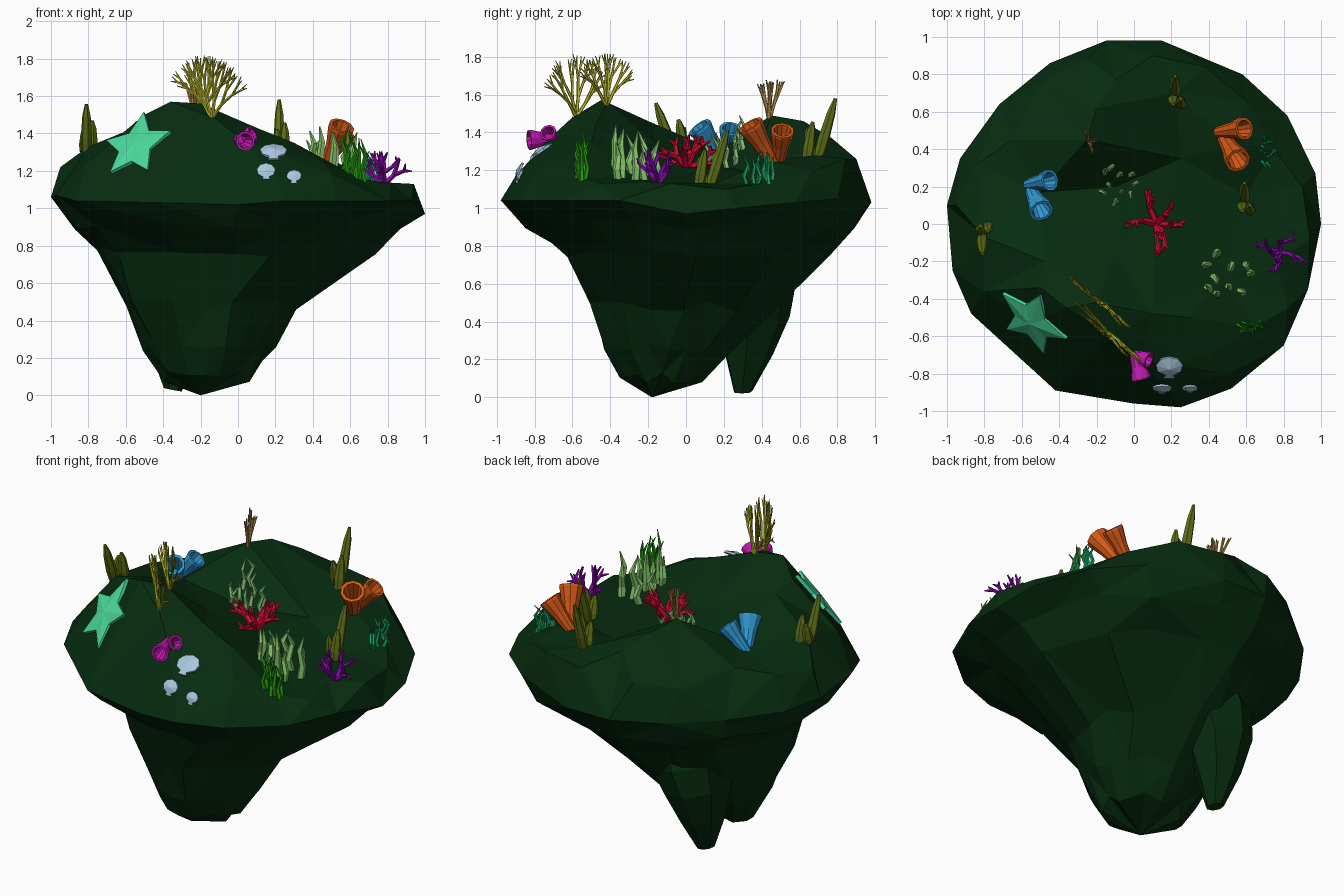
import bpy, bmesh, random
from math import sin, cos, pi, atan2
from mathutils import Vector as V
from mathutils.bvhtree import BVHTree
from mathutils.geometry import delaunay_2d_cdt

if "Cube" in bpy.data.objects:
    bpy.data.objects.remove(bpy.data.objects["Cube"])

random.seed(4)
rnd = random.uniform


def finish(name, bm, color):
    bmesh.ops.recalc_face_normals(bm, faces=bm.faces)
    mesh = bpy.data.meshes.new(name)
    bm.to_mesh(mesh)
    bm.free()
    mat = bpy.data.materials.new(name + "_color")
    mat.diffuse_color = (*color, 1)
    mat.use_nodes = True
    mat.node_tree.nodes["Principled BSDF"].inputs["Base Color"].default_value = mat.diffuse_color
    mesh.materials.append(mat)
    ob = bpy.data.objects.new(name, mesh)
    bpy.context.collection.objects.link(ob)
    return ob


def bridge(bm, rings):
    for a, b in zip(rings, rings[1:]):
        n = len(a)
        for i in range(n):
            bm.faces.new((a[i], a[(i + 1) % n], b[(i + 1) % n], b[i]))


def limb(bm, pts, radii, n=5):
    """Tapered n-sided tube through pts, closed at both ends."""
    axis = (V(pts[-1]) - V(pts[0])).normalized()
    u = axis.orthogonal().normalized()
    w = axis.cross(u)
    rings = [[bm.verts.new(V(p) + (u * cos(2 * pi * i / n) + w * sin(2 * pi * i / n)) * r)
              for i in range(n)] for p, r in zip(pts, radii)]
    bridge(bm, rings)
    bm.faces.new(rings[0])
    bm.faces.new(rings[-1])


# Rock: irregular faceted top from scattered heights
rim = [(-1, .1, 1.06), (-.97, -.25, 1.07), (-.87, -.48, 1.04), (-.42, -.89, 1.03), (0, -.96, 1.02),
       (.25, -.98, 1.04), (.52, -.88, 1.04), (.8, -.65, 1.04), (.93, -.35, 1.04), (1, 0, .97),
       (.97, .27, 1), (.82, .58, 1.03), (.58, .8, 1.05), (.15, .98, 1.03), (-.15, .98, 1.03),
       (-.45, .86, 1.04), (-.72, .64, 1.05), (-.93, .35, 1.05)]
heights = [(-.95, .1, 1.22), (-.8, -.07, 1.33), (-.8, -.36, 1.25), (-.55, -.52, 1.32), (-.36, -.45, 1.57),
           (-.2, -.42, 1.56), (-.12, -.6, 1.48), (.03, -.73, 1.36), (.2, -.75, 1.3), (.2, -.9, 1.17),
           (.1, -.48, 1.43), (.3, -.5, 1.35), (.45, -.68, 1.25), (.65, -.55, 1.16), (.94, -.08, 1.13),
           (.76, -.2, 1.14), (.48, -.28, 1.16), (.12, 0, 1.22), (-.1, .2, 1.22), (.6, .15, 1.13),
           (.52, .43, 1.25), (.75, .4, 1.13), (.22, .7, 1.28), (-.25, .45, 1.49), (-.2, .62, 1.46),
           (-.5, .17, 1.3), (-.48, -.2, 1.46), (-.65, .45, 1.29), (.1, .9, 1.26), (-.5, .75, 1.23),
           (.6, .66, 1.19), (-.1, .77, 1.37), (-.1, -.15, 1.33), (.25, .35, 1.19)]
shoulder = [(-.25, .88, 1.25), (.38, .84, 1.26), (-.84, .32, 1.25), (.9, .2, 1.1), (.5, -.8, 1.18),
            (.82, -.45, 1.13), (-.5, -.34, 1.5)]
pts = [V(p) for p in rim + heights + shoulder]
res = delaunay_2d_cdt([p.xy for p in pts], [], [], 0, 1e-4)
bm = bmesh.new()
top = [bm.verts.new(pts[o[0]]) for o in res[3]]
for f in res[2]:
    bm.faces.new([top[i] for i in f])
tree = BVHTree.FromBMesh(bm)


def ground(x, y):
    hit = tree.ray_cast(V((x, y, 3)), V((0, 0, -1)))[0]
    return V((x, y, hit.z - .01 if hit else 1.05))


# Rock underside: z, x range, y range of each ring down to the foot
rings = [[bm.verts.new(p) for p in rim]]
for z, x0, x1, y0, y1 in ((.91, -.91, .86, -.84, .91), (.77, -.74, .71, -.64, .75),
                          (.48, -.62, .32, -.51, .48), (.26, -.51, .2, -.43, .25),
                          (.1, -.4, .07, -.35, .1)):
    ring = []
    for x, y, _ in rim:
        a, k = atan2(y, x), rnd(.94, 1.03)
        ring.append(bm.verts.new(((x0 + x1) / 2 + (x1 - x0) / 2 * k * cos(a),
                                  (y0 + y1) / 2 + (y1 - y0) / 2 * k * sin(a), z + rnd(-.03, .03))))
    rings.append(ring)
bridge(bm, rings)
tip = bm.verts.new((-.2, -.18, 0))
last = rings[-1]
for i in range(len(last)):
    bm.faces.new((last[i], last[(i + 1) % len(last)], tip))
bmesh.ops.remove_doubles(bm, verts=bm.verts, dist=1e-4)
bmesh.ops.triangulate(bm, faces=bm.faces)
ROCK = (.002, .025, .005)
finish("rock", bm, ROCK)

# Rock spur hanging at the back
bm = bmesh.new()
limb(bm, [(-.35, .3, .03), (-.35, .33, .22), (-.33, .35, .42), (-.28, .34, .58), (-.2, .28, .8)],
     [.05, .13, .2, .24, .26], 7)
finish("rock_spur", bm, ROCK)


# Branching corals
def grow(bm, p, side, ang, lens, r, spread, out):
    d = side * sin(ang) + V((0, 0, cos(ang))) + side.cross(V((0, 0, 1))) * rnd(-out, out)
    q = p + d.normalized() * lens[0] * rnd(.85, 1.1)
    limb(bm, [p, q], [r, r * (.8 if lens[1:] else .4)], 5)
    if lens[1:]:
        for s in (-1, 1):
            grow(bm, q, side, ang + s * spread * rnd(.5, 1.3), lens[1:], r * .8, spread, out)


def coral(name, x, y, stems, lens, r, spread, out, color):
    """stems: (compass side, lean angles) pairs."""
    bm = bmesh.new()
    for side, angles in stems:
        for a in angles:
            grow(bm, ground(x, y), V((*side, 0)).normalized(), a, lens, r, spread, out)
    finish(name, bm, color)


YELLOW = (.5, .5, .02)
fan = (-.7, -.25, .25, .7)
coral("yellow_fan_1", -.18, -.42, [((.73, -.68), fan)], (.1, .08, .06, .05), .011, .24, .12, YELLOW)
coral("yellow_fan_2", -.14, -.58, [((.7, -.72), fan)], (.11, .09, .07, .06), .011, .24, .12, YELLOW)
coral("tan_fan", -.24, .44, [((.45, -.9), (-.3, 0, .25)), ((.9, .45), (.2,))], (.08, .07, .06),
      .012, .13, .12, (.42, .24, .06))
coral("red_coral", .12, 0, [((.1, 1), (-1.2, -.6, .5, 1.2)), ((1, .3), (-.8, .7))],
      (.1, .06, .05), .021, .5, .6, (.62, .003, .03))
coral("purple_coral", .78, -.15, [((.7, -.7), (-.8, .0, .7)), ((.7, .7), (-.5, .5))],
      (.08, .06, .05), .016, .4, .5, (.26, .003, .42))


# Flared hollow tube sponges: base and mouth centres
def sponge(name, tubes, color):
    bm = bmesh.new()
    for base, mouth, r in tubes:
        b, m = V(base), V(mouth)
        limb(bm, [b, b.lerp(m, .55), m.lerp(b, .06), m, m, b.lerp(m, .4)],
             [r * .5, r * .72, r * 1.02, r, r * .75, r * .4], 10)
    finish(name, bm, color)


sponge("orange_sponge", [((.48, .46, 1.24), (.555, .34, 1.44), .07),
                         ((.45, .49, 1.24), (.59, .51, 1.41), .062)], (.68, .1, .008))
sponge("blue_sponge", [((-.55, .18, 1.28), (-.495, .07, 1.43), .066),
                       ((-.57, .21, 1.27), (-.45, .235, 1.42), .058)], (.03, .33, .68))
sponge("magenta_sponge", [((0, -.68, 1.37), (.04, -.83, 1.36), .053),
                          ((-.01, -.69, 1.35), (.08, -.73, 1.4), .045)], (.55, .01, .45))


# Thick olive blades
for k, (x, y, h, s) in enumerate([(.22, .7, .31, 1), (.59, .13, .29, 1), (-.81, -.07, .25, -1)]):
    bm = bmesh.new()
    for dx, dy, f, lean in ((0, .0, 1, .09), (.03, -.06, .64, .03), (-.01, -.03, .5, -.03)):
        p = ground(x + dx, y + dy * s)
        t = V((0, s * lean, h * f))
        limb(bm, [p, p + t * .3, p + t * .75, p + t], [.027, .031, .023, .009], 6)
    finish(f"olive_blades_{k + 1}", bm, (.11, .16, .008))


# Wavy grass clumps: alternate blades stand nearer the middle
def grass(name, x, y, rx, ry, n, h, r, color):
    bm = bmesh.new()
    for i in range(n):
        a, k = 2 * pi * i / n + rnd(-.2, .2), (1, .5)[i % 3 == 2] * rnd(.8, 1.05)
        p = ground(x + rx * k * cos(a), y + ry * k * sin(a))
        hh, w = h * rnd(.75, 1.05), V((rnd(-.02, .02), rnd(-.02, .02), 0))
        up = V((0, 0, hh))
        limb(bm, [p, p + up * .3 + w, p + up * .65 - w * .4, p + up + w * 1.7],
             [r, r * .95, r * .75, r * .15], 5)
    finish(name, bm, color)


grass("pale_grass_front", .49, -.28, .13, .13, 10, .26, .023, (.24, .58, .15))
grass("pale_grass_middle", -.09, .21, .1, .1, 10, .18, .016, (.22, .5, .16))
grass("green_grass", .62, -.55, .07, .03, 9, .23, .013, (.02, .32, .005))
grass("teal_grass", .71, .39, .03, .08, 9, .17, .012, (.01, .36, .12))

# Starfish lying on the slope
tips = [V(t) for t in ((-.5, -.38, 1.51), (-.36, -.61, 1.41), (-.48, -.69, 1.2),
                       (-.68, -.56, 1.19), (-.7, -.37, 1.36))]
mid = sum(tips, V()) / 5
nrm = V((-.53, -.59, .61)).normalized()
bm = bmesh.new()
edge = []
for i, t in enumerate(tips):
    edge += [t, mid + (t + tips[(i + 1) % 5] - 2 * mid) * .31]
low = [bm.verts.new(p - nrm * .012) for p in edge]
high = [bm.verts.new(p + nrm * .008) for p in edge]
bridge(bm, [low, high])
bm.faces.new(low)
peak = bm.verts.new(mid + nrm * .025)
for i in range(10):
    bm.faces.new((high[i], high[(i + 1) % 10], peak))
finish("starfish", bm, (.07, .7, .34))

# Scallop shells: domed ribbed fan with a small hinge
for k, (x, y, r, up) in enumerate([(.19, -.755, .072, (0, .82, .57)), (.15, -.87, .05, (0, .4, .9)),
                                   (.3, -.87, .04, (0, .4, .9))]):
    u = V(up).normalized()
    n = V((1, 0, 0)).cross(u)
    n = n if n.z > 0 else -n
    c = ground(x, y) + n * .015 + V((0, 0, .01))
    bm = bmesh.new()
    out = [(-.4, -1.05), (.4, -1.05), (.25, -.8)]
    for i in range(13):
        a = -.55 + i * (pi + 1.1) / 12
        q = 1 if i % 2 == 0 else .94
        out.append((q * cos(a), q * .85 * sin(a)))
    out.append((-.25, -.8))
    back = [bm.verts.new(c + V((a * r, 0, 0)) + u * b * r - n * .012) for a, b in out]
    front = [bm.verts.new(c + V((a * r, 0, 0)) + u * b * r) for a, b in out]
    bridge(bm, [back, front])
    bm.faces.new(back)
    dome = bm.verts.new(c + n * r * .25 - u * r * .1)
    for i in range(len(front)):
        bm.faces.new((front[i], front[(i + 1) % len(front)], dome))
    finish(f"shell_{k + 1}", bm, (.4, .58, .75))
